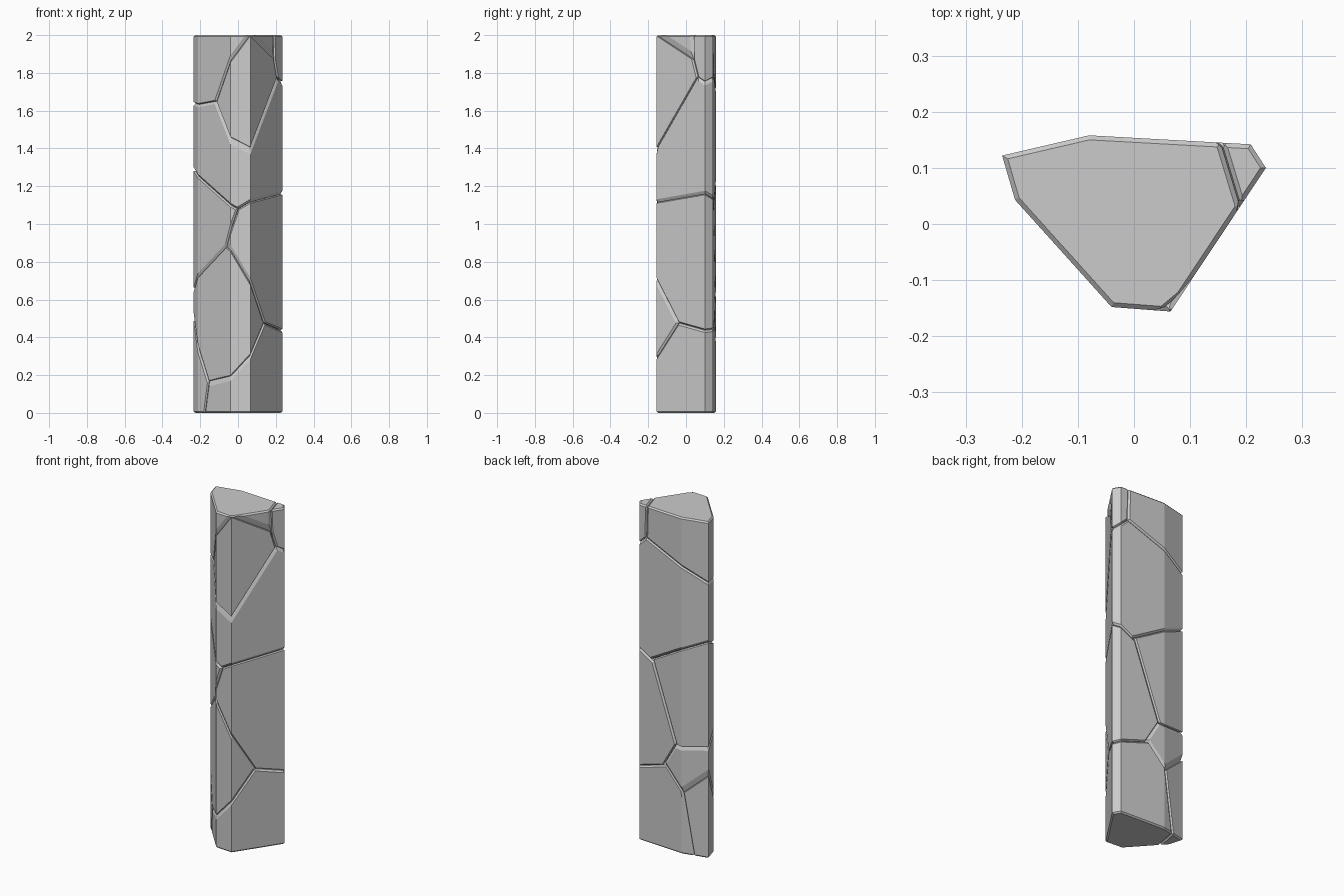
import bpy, bmesh
from mathutils import Vector

cube = bpy.data.objects.get("Cube")
if cube:
    bpy.data.objects.remove(cube, do_unlink=True)

HEIGHT = 2.0
CHAMFER = 0.008
GAP = 0.001

stone = bpy.data.materials.new("grey_stone")
stone.use_nodes = True
GREY = (0.6, 0.6, 0.6, 1)
stone.diffuse_color = GREY
stone.node_tree.nodes["Principled BSDF"].inputs["Base Color"].default_value = GREY

# Footprint of the pillar, counter-clockwise
outline = [Vector(p) for p in (
    (-.235, .122), (-.212, .043), (-.04, -.148), (.065, -.156),
    (.235, .1), (.208, .142), (-.08, .158))]

# Crack planes: upper chunk, lower chunk, three points on the crack
cracks = [
    ("top_cap", "upper_block", (-.235, .12, 1.635), (-.12, -.06, 1.645), (.16, .145, 1.81)),
    ("front_shard", "upper_block", (-.12, -.06, 1.645), (.065, -.155, 1.39), (.21, .063, 1.77)),
    ("corner_chip", "upper_block", (.21, .063, 1.77), (.235, .1, 1.745), (.16, .145, 1.81)),
    ("corner_chip", "top_cap", (.19, .03, 2), (.155, .145, 2), (.16, .145, 1.81)),
    ("top_cap", "front_shard", (-.12, -.06, 1.645), (.06, -.15, 2), (.19, .033, 1.89)),
    ("corner_chip", "front_shard", (.19, .033, 1.89), (.21, .063, 1.77), (.18, .07, 1.8)),
    ("upper_block", "left_block", (-.04, -.148, 1.1), (-.235, .12, 1.29), (-.08, .158, 1.217)),
    ("upper_block", "right_block", (.065, -.155, 1.12), (.235, .1, 1.165), (.113, .147, 1.085)),
    ("left_block", "right_block", (0, -.151, 1.085), (-.06, -.126, .89), (.113, .147, 1.085)),
    ("left_block", "middle_shard", (-.06, -.126, .89), (-.04, .156, .63), (-.235, .12, .655)),
    ("right_block", "middle_shard", (-.06, -.126, .89), (.14, -.043, .475), (-.04, .156, .63)),
    ("right_block", "base_block", (.14, -.043, .475), (.235, .1, .435), (.044, .151, .49)),
    ("middle_shard", "base_block", (-.155, -.021, .155), (.14, -.043, .475), (-.085, .158, .38)),
    ("middle_shard", "base_chip", (-.155, -.021, .155), (-.085, .158, .38), (-.235, .12, .506)),
    ("base_chip", "base_block", (-.155, -.021, .155), (-.175, .001, 0), (-.085, .158, .38)),
]


def crack_plane(a, b, c):
    """Plane as (upward normal, distance)."""
    a, b, c = Vector(a), Vector(b), Vector(c)
    n = (b - a).cross(c - a).normalized()
    if n.z < 0:
        n = -n
    return n, n.dot(a)


def trim(bm, n, d):
    """Keep the part of a convex solid where n.x <= d, and cap it."""
    size = n.length
    n, d = n / size, d / size
    if all(n.dot(v.co) <= d + 1e-6 for v in bm.verts):
        return
    geom = bm.verts[:] + bm.edges[:] + bm.faces[:]
    bmesh.ops.bisect_plane(bm, geom=geom, dist=1e-6, plane_co=n * d,
                           plane_no=n, clear_outer=True)
    rim = [e for e in bm.edges if e.is_boundary]
    if rim:
        bmesh.ops.holes_fill(bm, edges=rim, sides=0)


def prism():
    bm = bmesh.new()
    base = bm.faces.new([bm.verts.new((p.x, p.y, 0)) for p in outline])
    up = bmesh.ops.extrude_face_region(bm, geom=[base])["geom"]
    bmesh.ops.translate(bm, vec=(0, 0, HEIGHT),
                        verts=[v for v in up if isinstance(v, bmesh.types.BMVert)])
    bmesh.ops.recalc_face_normals(bm, faces=bm.faces)
    return bm


# Outer planes of the whole pillar
sides = []
for p, q in zip(outline, outline[1:] + outline[:1]):
    n = Vector((q.y - p.y, p.x - q.x, 0)).normalized()
    sides.append((n, n.dot(p.to_3d())))
ends = [(Vector((0, 0, 1)), HEIGHT), (Vector((0, 0, -1)), 0.0)]

# One chamfered stone chunk per cell between the cracks
names = sorted({c[0] for c in cracks} | {c[1] for c in cracks})
for name in names:
    cuts = []
    for upper, lower, *points in cracks:
        n, d = crack_plane(*points)
        if name == upper:
            cuts.append((-n, -d - GAP))
        elif name == lower:
            cuts.append((n, d - GAP))
    bm = prism()
    for n, d in cuts:
        trim(bm, n, d)
    # Chamfer every edge except the upright corners of the pillar
    pairs = [(s, c) for s in sides for c in ends + cuts]
    pairs += [(e, c) for e in ends for c in cuts]
    for (n, d), (m, f) in pairs:
        if (n + m).length > 0.1:
            trim(bm, n + m, d + f - CHAMFER)
    bmesh.ops.remove_doubles(bm, verts=bm.verts, dist=1e-5)
    bmesh.ops.recalc_face_normals(bm, faces=bm.faces)
    mesh = bpy.data.meshes.new(name)
    bm.to_mesh(mesh)
    bm.free()
    mesh.materials.append(stone)
    bpy.context.collection.objects.link(bpy.data.objects.new(name, mesh))
